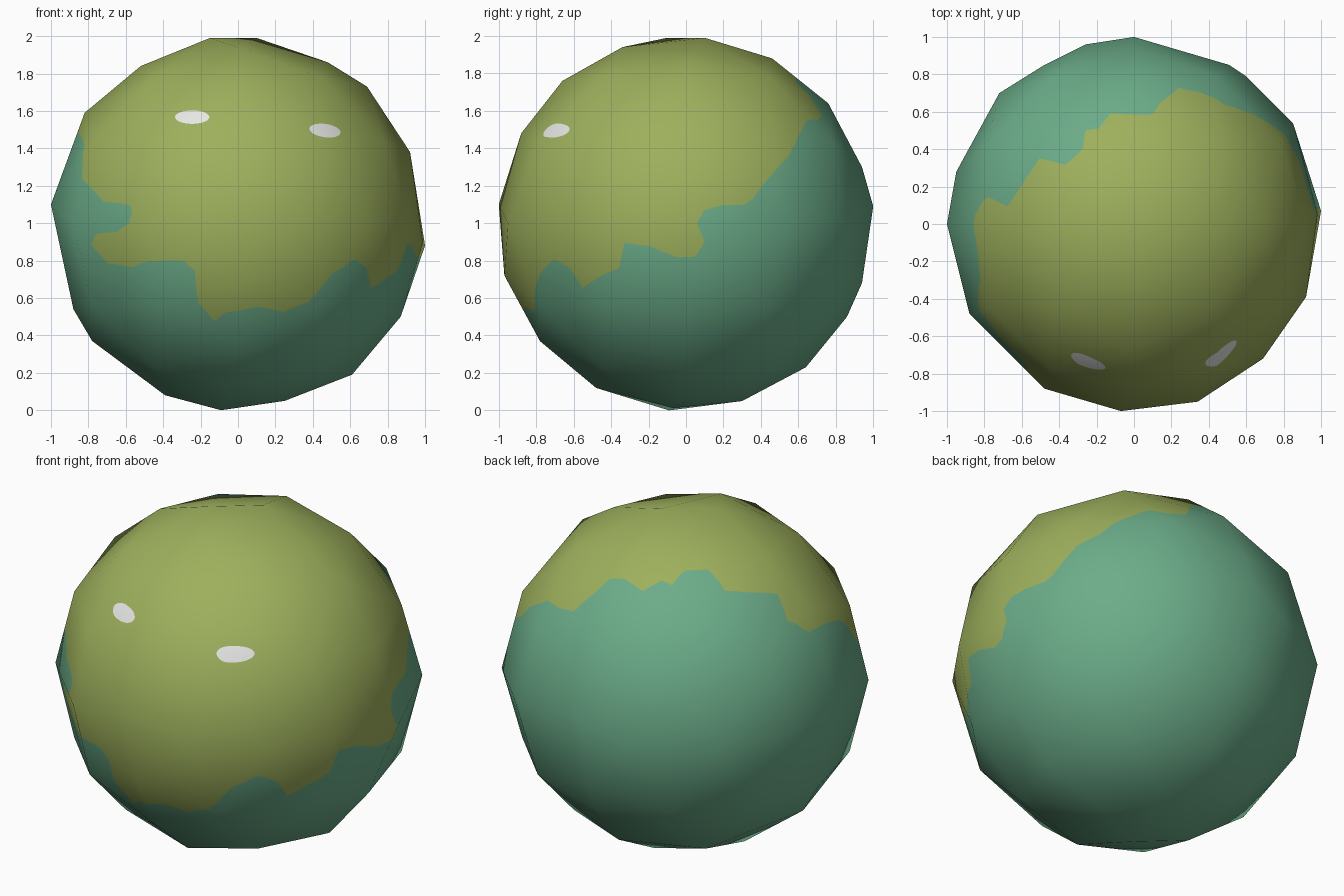
import bpy, bmesh, math
from itertools import product
from mathutils import Vector

if "Cube" in bpy.data.objects:
    bpy.data.objects.remove(bpy.data.objects["Cube"])


def lift(pairs, axis, sign):
    """Place 2D points read from one view on the unit sphere along an axis."""
    pts = []
    for a, b in pairs:
        p = [a, b]
        p.insert(axis, sign * math.sqrt(max(0.0, 1 - a * a - b * b)))
        pts.append(Vector(p))
    return pts


def ring(pairs, axis):
    """Outline vertices lying in the plane through the centre."""
    pts = []
    for a, b in pairs:
        p = [a, b]
        p.insert(axis, 0.0)
        pts.append(Vector(p))
    return pts


# Low-poly ball: three outline rings, axis points and three points per octant
front_ring = [(.92, .38), (.69, .73), (.48, .86), (-.52, .84), (-.82, .59), (-.88, -.46),
              (-.78, -.63), (-.39, -.92), (.25, -.95), (.61, -.81), (.87, -.5)]
side_ring = [(.46, .88), (.76, .64), (.94, .3), (.94, -.32), (.86, -.5), (.64, -.77), (.3, -.95),
             (-.48, -.88), (-.78, -.63), (-.97, -.28), (-.88, .48), (-.66, .76), (-.34, .94)]
top_ring = [(.51, .85), (.6, .79), (.85, .54), (.92, -.39), (.69, -.72), (.34, -.95),
            (-.48, -.88), (-.88, -.48), (-.95, .28), (-.72, .7), (-.48, .85), (-.26, .96)]
poles = [(1, .07, -.12), (-1, 0, .1), (0, 1, .09), (-.07, -1, .1),
         (-.09, -.09, -1), (.1, .1, .99), (-.15, -.1, .99)]
points = ring(front_ring, 1) + ring(side_ring, 0) + ring(top_ring, 2) + [Vector(p) for p in poles]
for sx, sy, sz in product((-1, 1), repeat=3):
    for a, b, c in ((.78, .44, .44), (.44, .78, .44), (.44, .44, .78)):
        points.append(Vector((sx * a, sy * b, sz * c)).normalized())

bm = bmesh.new()
for p in points:
    bm.verts.new(p)
bmesh.ops.convex_hull(bm, input=bm.verts[:])
bmesh.ops.delete(bm, geom=[v for v in bm.verts if not v.link_faces], context='VERTS')
bmesh.ops.recalc_face_normals(bm, faces=bm.faces[:])
# Flat subdivision so the painted border can follow the faces
bmesh.ops.subdivide_edges(bm, edges=bm.edges[:], cuts=19, use_grid_fill=True)
bmesh.ops.triangulate(bm, faces=bm.faces[:])

# Wavy border of the olive patch, read around the ball
border = lift([(-.86, .25), (-.76, .12), (-.6, .1), (-.59, .05), (-.6, 0), (-.68, -.05),
               (-.79, -.06), (-.82, -.12), (-.74, -.23), (-.6, -.25), (-.5, -.21), (-.3, -.21),
               (-.24, -.27), (-.22, -.44), (-.13, -.54), (-.07, -.49), (.1, -.46), (.25, -.49),
               (.38, -.43), (.52, -.28), (.65, -.2)], 1, -1)
border += lift([(-.65, -.25), (-.57, -.36), (-.45, -.28), (-.37, -.25), (-.34, -.11), (-.2, -.13),
                (-.05, -.19), (.05, -.18), (.1, -.1), (.06, 0), (.1, .07), (.2, .1), (.32, .1),
                (.37, .13), (.45, .24), (.57, .37), (.65, .53)], 0, 1)
border += lift([(.5, .66), (.37, .73), (.25, .76), (.15, .68), (.1, .61), (0, .6), (-.13, .62),
                (-.2, .53), (-.27, .52), (-.28, .42), (-.38, .33), (-.52, .36), (-.6, .26),
                (-.7, .1), (-.8, .15), (-.87, .05), (-.87, -.1), (-.85, -.3)], 2, 1)

axis = Vector((.15, -.5, .7)).normalized()
u = axis.orthogonal().normalized()
w = axis.cross(u)


def flatten(p):
    """Stereographic projection around the middle of the patch."""
    k = max(1 + p.dot(axis), 1e-4)
    return p.dot(u) / k, p.dot(w) / k


outline = [flatten(p.normalized()) for p in border]


def in_patch(p):
    x, y = flatten(p)
    inside = False
    for (x1, y1), (x2, y2) in zip(outline, outline[1:] + outline[:1]):
        if (y1 > y) != (y2 > y) and x < x1 + (y - y1) * (x2 - x1) / (y2 - y1):
            inside = not inside
    return inside


# Eye ovals: centre x, z, half width, half height, slope
eyes = [(-.245, .567, .092, .036, 0.0), (.465, .495, .084, .036, -.12)]


def in_eye(c):
    return c.y < 0 and any(((c.x - x) / a) ** 2 + ((c.z - z - s * (c.x - x)) / b) ** 2 < 1
                           for x, z, a, b, s in eyes)


def colour_of(p):
    return 2 if in_eye(p) else 1 if in_patch(p.normalized()) else 0


# Cut the faces exactly along the colour borders
kind = {v: colour_of(v.co) for v in bm.verts}
cut_verts = set()
for e in [e for e in bm.edges if kind[e.verts[0]] != kind[e.verts[1]]]:
    a, b = e.verts
    lo, hi = 0.0, 1.0
    for _ in range(10):
        mid = (lo + hi) / 2
        if colour_of(a.co.lerp(b.co, mid)) == kind[a]:
            lo = mid
        else:
            hi = mid
    cut_verts.add(bmesh.utils.edge_split(e, a, min(max(lo, .02), .98))[1])
for f in {f for v in cut_verts for f in v.link_faces}:
    ends = [v for v in f.verts if v in cut_verts]
    if len(ends) == 2:
        bmesh.utils.face_split(f, ends[0], ends[1])

for f in bm.faces:
    f.smooth = True
    f.material_index = colour_of(f.calc_center_median())

mesh = bpy.data.meshes.new("ball_body")
bm.to_mesh(mesh)
bm.free()
for name, rgb in (("teal green", (.148, .415, .252)), ("olive green", (.34, .435, .108)),
                  ("eye white", (.86, .86, .85))):
    m = bpy.data.materials.new(name)
    m.diffuse_color = (*rgb, 1)
    m.use_nodes = True
    m.node_tree.nodes["Principled BSDF"].inputs["Base Color"].default_value = m.diffuse_color
    mesh.materials.append(m)

# Round shading across the flat facets, then stand on the ground
mesh.normals_split_custom_set_from_vertices([v.co.normalized() for v in mesh.vertices])
body = bpy.data.objects.new("ball_body", mesh)
body.location.z = 1
bpy.context.collection.objects.link(body)
